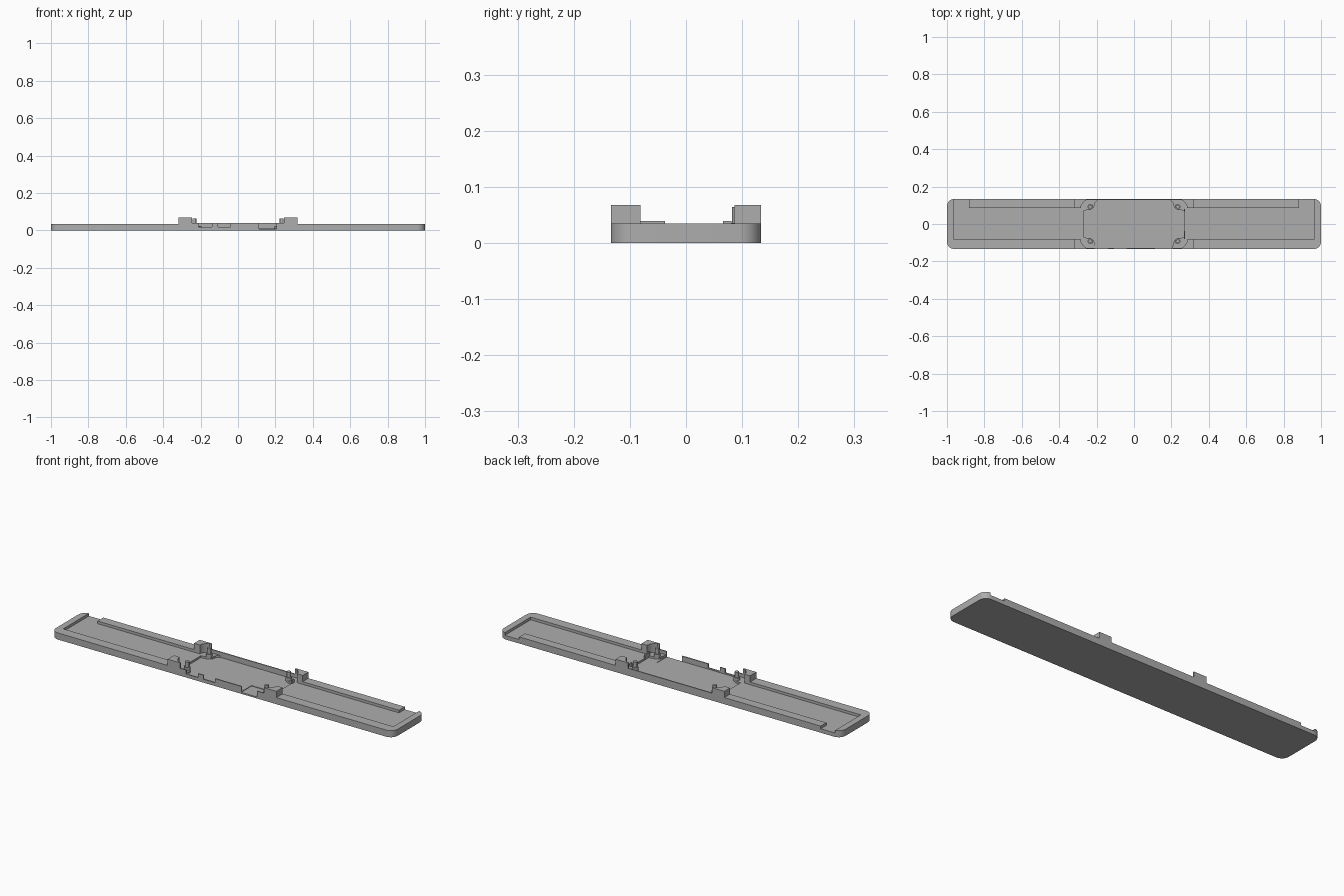
import bpy, bmesh, math

cube = bpy.data.objects.get("Cube")
if cube:
    bpy.data.objects.remove(cube, do_unlink=True)

grey = bpy.data.materials.new("plain grey")
grey.use_nodes = True
COLOR = (0.42, 0.42, 0.42, 1)
grey.diffuse_color = COLOR
grey.node_tree.nodes["Principled BSDF"].inputs["Base Color"].default_value = COLOR

HALF_W = 0.134     # half the plate width
TOP = 0.035        # plate height
HIGH = 0.1         # cutter top


def prism(name, outline, z0, z1):
    """Extrude a counter-clockwise xy outline between two heights."""
    bm = bmesh.new()
    face = bm.faces.new([bm.verts.new((x, y, z0)) for x, y in outline])
    moved = bmesh.ops.extrude_face_region(bm, geom=[face])["geom"]
    bmesh.ops.translate(bm, vec=(0, 0, z1 - z0),
                        verts=[v for v in moved if isinstance(v, bmesh.types.BMVert)])
    bmesh.ops.recalc_face_normals(bm, faces=bm.faces)
    mesh = bpy.data.meshes.new(name)
    bm.to_mesh(mesh)
    bm.free()
    mesh.materials.append(grey)
    obj = bpy.data.objects.new(name, mesh)
    bpy.context.collection.objects.link(obj)
    return obj


def box(name, x0, x1, y0, y1, z0, z1):
    return prism(name, [(x0, y0), (x1, y0), (x1, y1), (x0, y1)], z0, z1)


def circle(cx, cy, r, n=20):
    return [(cx + r * math.cos(2 * math.pi * i / n),
             cy + r * math.sin(2 * math.pi * i / n)) for i in range(n)]


def four_way(quarter):
    """Mirror a quarter outline, given from +x round to +y, into a closed one."""
    right = [(x, -y) for x, y in reversed(quarter)] + quarter
    return right + [(-x, -y) for x, y in right]


def rounded(half_x, half_y, r, n=8):
    return four_way([(half_x - r + r * math.cos(i * math.pi / 2 / n),
                      half_y - r + r * math.sin(i * math.pi / 2 / n)) for i in range(n + 1)])


def combine(target, tool, operation):
    mod = target.modifiers.new(operation, 'BOOLEAN')
    mod.operation, mod.object, mod.solver = operation, tool, 'EXACT'
    bpy.context.view_layer.objects.active = target
    bpy.ops.object.modifier_apply(modifier=mod.name)
    bpy.data.objects.remove(tool, do_unlink=True)


# Long base plate with rounded corners
base = prism("base_plate", rounded(1, HALF_W, 0.04), 0, TOP)

# Raised corner blocks and low centre walls
for s in (-1, 1):
    y0, y1 = sorted((s * 0.081, s * HALF_W))
    for t in (-1, 1):
        x0, x1 = sorted((t * 0.245, t * 0.318))
        combine(base, box("block", x0, x1, y0, y1, 0.01, 0.068), 'UNION')
    y0, y1 = sorted((s * 0.12, s * HALF_W))
    combine(base, box("wall", -0.25, 0.25, y0, y1, 0.01, 0.039), 'UNION')

# Shallow side pockets, each with a slot open to the back
for t in (-1, 1):
    x0, x1 = sorted((t * 0.2, t * 0.966))
    combine(base, box("pocket", x0, x1, -0.081, 0.086, 0.021, HIGH), 'DIFFERENCE')
    x0, x1 = sorted((t * 0.882, t * 0.966))
    combine(base, box("slot", x0, x1, 0.08, 0.2, 0.021, HIGH), 'DIFFERENCE')

# Centre bay: upper step curving round the posts, then a deeper floor
upper = four_way([(0.285, 0.08), (0.282, 0.098), (0.272, 0.115), (0.256, 0.128)])
combine(base, prism("upper_bay", upper, 0.021, HIGH), 'DIFFERENCE')
lower = four_way([(0.268, 0.072), (0.236, 0.076), (0.214, 0.09), (0.208, 0.115), (0.195, 0.128)])
combine(base, prism("lower_bay", lower, 0.011, HIGH), 'DIFFERENCE')

# Front openings and the recess behind the widest one
for x0, x1, y1, z in ((-0.21, -0.14, -0.115, 0.018), (-0.108, -0.04, -0.115, 0.018),
                      (0.113, 0.205, -0.048, 0.008)):
    combine(base, box("opening", x0, x1, -0.2, y1, z, HIGH), 'DIFFERENCE')

# Locating posts on small bosses
for s, side in ((-1, "front"), (1, "back")):
    for t, hand in ((-1, "right"), (1, "left")):
        x, y = t * 0.233, s * 0.092
        prism(f"{side}_{hand}_boss", circle(x, y, 0.015), 0.015, 0.036)
        prism(f"{side}_{hand}_post", circle(x, y, 0.010), 0.015, 0.064)

# Low ribs beside the centre bay
for y0, y1 in ((-0.081, -0.037), (0.066, 0.081)):
    box("bay_rib", 0.266, 0.273, y0, y1, 0.015, 0.039)

# Smooth round surfaces, keeping hard edges
bpy.ops.object.select_all(action='DESELECT')
for obj in bpy.context.collection.objects:
    if obj.type == 'MESH' and grey.name in obj.data.materials:
        obj.select_set(True)
        bpy.context.view_layer.objects.active = obj
bpy.ops.object.shade_smooth_by_angle(angle=math.radians(30))
